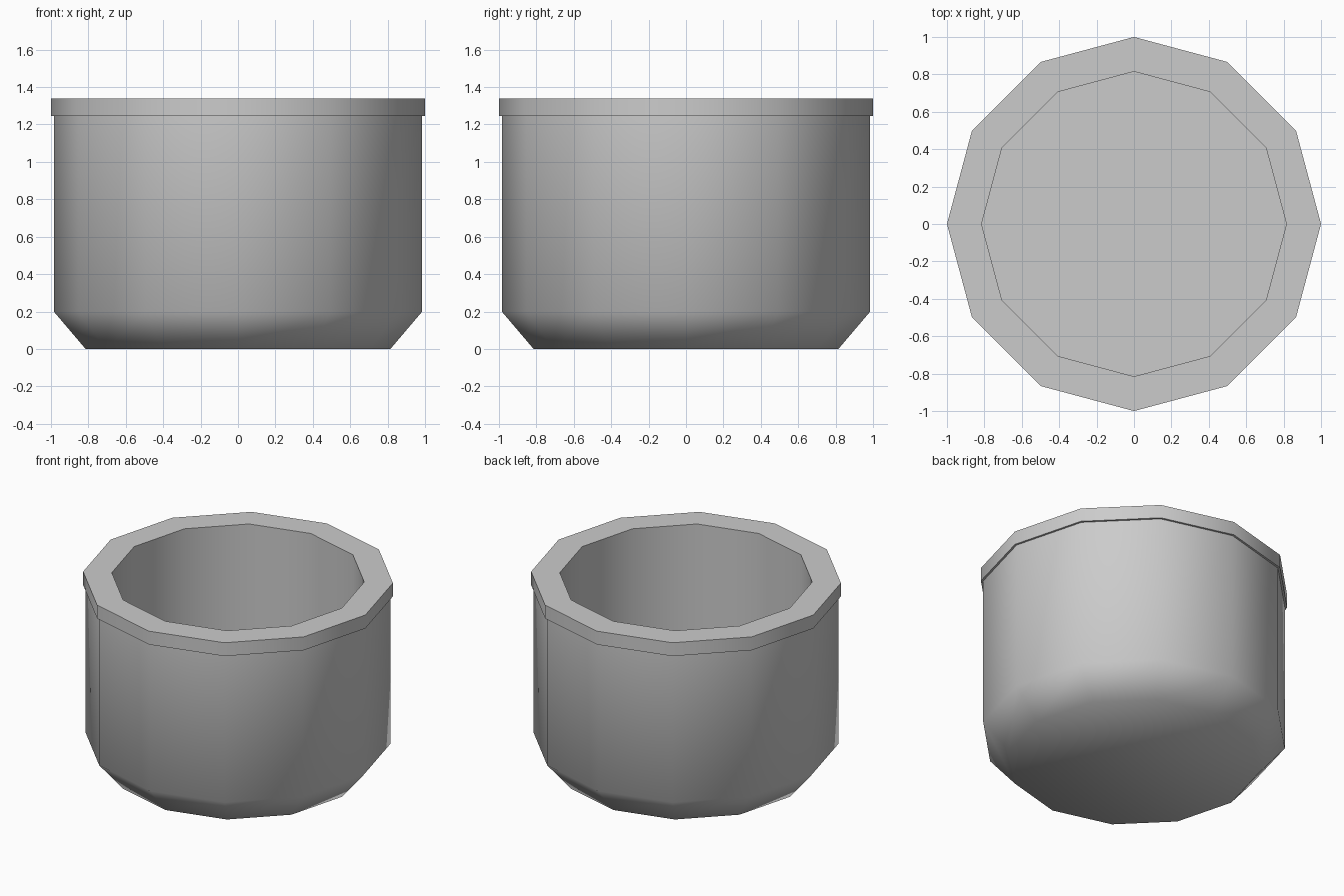
import bpy, bmesh, math

if "Cube" in bpy.data.objects:
    bpy.data.objects.remove(bpy.data.objects["Cube"])

SIDES = 12

# Pot profile (radius, height): outer base, chamfer, wall, rim, then inside wall to floor
profile = [(0.815, 0.0), (0.985, 0.20), (0.985, 1.245), (1.0, 1.245),
           (1.0, 1.34), (0.815, 1.34), (0.815, 0.20)]

bm = bmesh.new()
rings = []
for r, z in profile:
    rings.append([bm.verts.new((r * math.cos(math.tau * i / SIDES),
                                r * math.sin(math.tau * i / SIDES), z))
                  for i in range(SIDES)])

# Walls between successive rings
for a, b in zip(rings, rings[1:]):
    for i in range(SIDES):
        j = (i + 1) % SIDES
        bm.faces.new((a[i], a[j], b[j], b[i]))

# Underside and inner floor
bm.faces.new(rings[0][::-1])
bm.faces.new(rings[-1])
bmesh.ops.recalc_face_normals(bm, faces=bm.faces)

mesh = bpy.data.meshes.new("pot")
bm.to_mesh(mesh)
bm.free()
pot = bpy.data.objects.new("pot", mesh)
bpy.context.collection.objects.link(pot)

# Smooth sides and chamfer, crisp rim
bpy.context.view_layer.objects.active = pot
pot.select_set(True)
bpy.ops.object.shade_smooth_by_angle(angle=math.radians(60))
